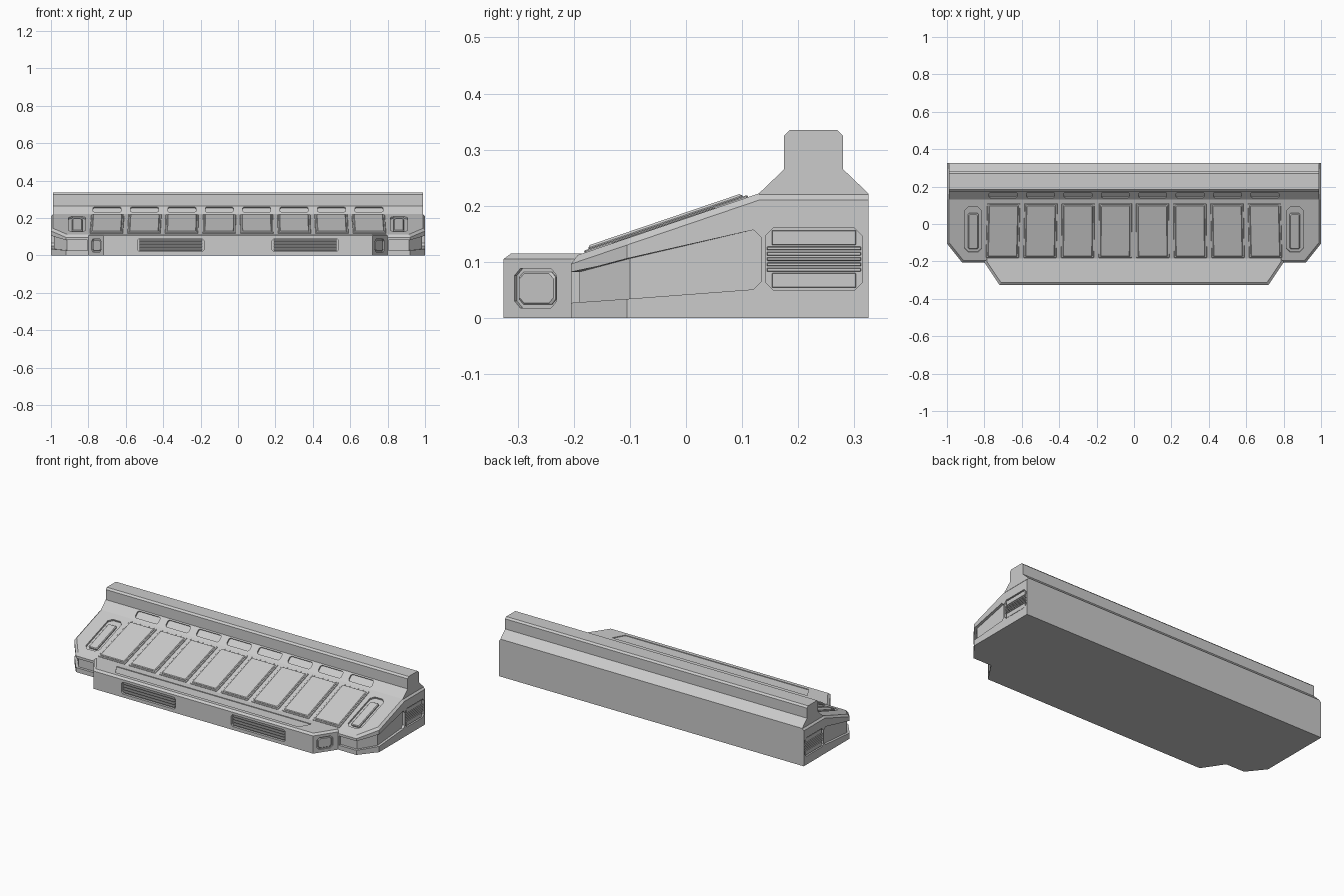
import bpy, bmesh
from math import atan, sin, cos
from mathutils import Vector as V

if "Cube" in bpy.data.objects:
    bpy.data.objects.remove(bpy.data.objects["Cube"])

SLOPE = 0.34
ANG = atan(SLOPE)


def top(y):
    return 0.222 + SLOPE * min(0.0, y - 0.13)


def loft(bm, rings, caps=True):
    """Skin a list of equal-length point rings and close both ends."""
    vs = [[bm.verts.new(p) for p in r] for r in rings]
    n = len(vs[0])
    for a, b in zip(vs, vs[1:]):
        for i in range(n):
            bm.faces.new((a[i], a[(i + 1) % n], b[(i + 1) % n], b[i]))
    if caps:
        bm.faces.new(vs[0])
        bm.faces.new(vs[-1])
    return vs


def finish(bm, name):
    bmesh.ops.recalc_face_normals(bm, faces=bm.faces)
    me = bpy.data.meshes.new(name)
    bm.to_mesh(me)
    bm.free()
    ob = bpy.data.objects.new(name, me)
    bpy.context.collection.objects.link(ob)
    return ob


def part(name, *lofts):
    bm = bmesh.new()
    for rings in lofts:
        loft(bm, rings)
    return finish(bm, name)


def cut(target, name, *lofts):
    cutter = part(name, *lofts)
    cutter.hide_render = True
    m = target.modifiers.new("cut", 'BOOLEAN')
    m.object, m.operation, m.solver = cutter, 'DIFFERENCE', 'EXACT'
    bpy.context.view_layer.objects.active = target
    bpy.ops.object.modifier_apply(modifier=m.name)
    bpy.data.objects.remove(cutter)


def octa(frame, w, h, c, d, inset=0.0):
    """Chamfered rectangle in a (origin, u, v, n) frame, raised d along n."""
    o, u, v, n = (V(x) for x in frame)
    a, b = w / 2 - inset, h / 2 - inset
    pts = [(a, c - b), (a, b - c), (a - c, b), (c - a, b),
           (-a, b - c), (-a, c - b), (c - a, -b), (a - c, -b)]
    return [o + u * x + v * y + n * d for x, y in pts]


def pocket(frame, w, h, c, d):
    return [octa(frame, w, h, c, -d), octa(frame, w, h, c, 0.01)]


def plate(frame, w, h, c, lo, hi, bev):
    return [octa(frame, w, h, c, lo), octa(frame, w, h, c, hi - bev),
            octa(frame, w, h, c, hi, bev)]


def box(x0, x1, y0, y1, z0, z1):
    return [[(x0, y0, z), (x1, y0, z), (x1, y1, z), (x0, y1, z)] for z in (z0, z1)]


def sym(half):
    return half + [(-x, y) for x, y in reversed(half)]


def slope_frame(x, y, skew=0.0):
    return ((x, y, top(y)), (1, 0, 0), (skew, cos(ANG), sin(ANG)), (0, -sin(ANG), cos(ANG)))


# wedge body with chamfered upper edge
outer = sym([(0.80, -0.205), (0.92, -0.205), (1, -0.105), (1, 0.13), (1, 0.325)])
inner = sym([(0.80, -0.193), (0.914, -0.193), (0.988, -0.1), (0.988, 0.13), (0.988, 0.325)])
bm = bmesh.new()
rings = loft(bm, [[(x, y, 0) for x, y in outer],
                  [(x, y, top(y) - 0.012) for x, y in outer],
                  [(x, y, top(y)) for x, y in inner]])
bmesh.ops.connect_verts(bm, verts=[rings[2][3], rings[2][6]])
body = finish(bm, "wedge_body")

# wrap-around side channel: stations of inner/outer points with low and high limits
cuts = []
for s in (-1, 1):
    chan = []
    for xi, yi, xo, yo, lo, hi in [(0.985, 0.135, 1.02, 0.135, 0.066, 0.143),
                                   (0.985, 0.12, 1.02, 0.12, 0.051, 0.157),
                                   (0.985, -0.10, 1.02, -0.112, 0.034, 0.106),
                                   (0.913, -0.19, 0.93, -0.225, 0.027, 0.082),
                                   (0.805, -0.19, 0.805, -0.225, 0.027, 0.082)]:
        chan.append([(s * xi, yi, lo), (s * xo, yo, lo), (s * xo, yo, hi), (s * xi, yi, hi)])
    cuts.append(chan)
    # side vent pocket and top hatch pocket
    cuts.append(pocket(((s, 0.228, 0.105), (0, 1, 0), (0, 0, 1), (s, 0, 0)), 0.173, 0.11, 0.014, 0.014))
    cuts.append(pocket(slope_frame(s * 0.86, -0.03), 0.09, 0.255, 0.02, 0.01))
cut(body, "body_cutter", *cuts)

# hatch inserts and side vent slats
hatches, slats = [], []
for s in (-1, 1):
    hatches.append(plate(slope_frame(s * 0.86, -0.04), 0.055, 0.2, 0.006, -0.012, 0.001, 0.004))
    side = ((s, 0.228, 0), (0, 1, 0), (0, 0, 1), (s, 0, 0))
    for z, h in [(0.067, 0.026), (0.143, 0.026)] + [(0.086 + 0.0095 * i, 0.006) for i in range(5)]:
        f = (V(side[0]) + V((0, 0, z)),) + side[1:]
        slats.append(plate(f, 0.15 if h > 0.01 else 0.168, h, 0.001, -0.016, -0.004, 0.001))
part("hatch_inserts", *hatches)
part("side_vent_slats", *slats)

# front lip
lo = sym([(0.72, -0.325), (0.80, -0.205), (0.80, -0.17)])
li = sym([(0.712, -0.312), (0.787, -0.2), (0.787, -0.17)])
lip = part("front_lip", [[(x, y, 0) for x, y in lo], [(x, y, 0.105) for x, y in lo],
                         [(x, y, 0.115) for x, y in li]])
tread = sym([(0.60, -0.29), (0.64, -0.222)])
cuts = [[[(x, y, z) for x, y in tread] for z in (0.111, 0.13)]]
grilles, lamps = [], []
for s in (-1, 1):
    front = ((s * 0.36, -0.325, 0.055), (1, 0, 0), (0, 0, 1), (0, -1, 0))
    cuts.append(pocket(front, 0.355, 0.07, 0.01, 0.014))
    for z in (0.031, 0.047, 0.063, 0.079):
        f = ((s * 0.36, -0.325, z),) + front[1:]
        grilles.append(plate(f, 0.335, 0.009, 0.001, -0.016, -0.003, 0.002))
    # lamp panels on the diagonal faces
    u = V((s * 0.08, 0.12, 0)).normalized()
    diag = ((s * 0.758, -0.268, 0.053), u, (0, 0, 1), (s * u.y, -abs(u.x), 0))
    cuts.append(pocket(diag, 0.09, 0.07, 0.012, 0.008))
    lamps.append(plate(diag, 0.078, 0.058, 0.009, -0.01, -0.003, 0.003))
cut(lip, "lip_cutter", *cuts)
part("front_grille_slats", *grilles)
part("diagonal_lamp_panels", *lamps)

# rear rail with a row of slots in its front slope
prof = [(0.135, 0.2), (0.13, 0.222), (0.175, 0.265), (0.175, 0.325), (0.185, 0.335),
        (0.27, 0.335), (0.28, 0.325), (0.28, 0.265), (0.325, 0.222), (0.32, 0.2)]
rail = part("rear_rail", [[(x, y, z) for y, z in prof] for x in (-0.99, 0.99)])
columns = [-0.7 + 0.2 * i for i in range(8)]
v = V((0, 0.045, 0.043)).normalized()
cut(rail, "slot_cutter", *[pocket(((x, 0.154, 0.245), (1, 0, 0), v, (0, -v.z, v.y)),
                                  0.15, 0.042, 0.008, 0.008) for x in columns])

# raised deck panels, slightly fanned outwards: base frame plus inner plate
frames, panels = [], []
for x in columns:
    f = slope_frame(x, -0.035, -0.035 * x)
    frames.append(plate(f, 0.176, 0.308, 0.003, -0.004, 0.004, 0.002))
    panels.append(plate(f, 0.158, 0.29, 0.003, 0.0, 0.01, 0.004))
part("deck_panel_frames", *frames)
part("deck_panels", *panels)
